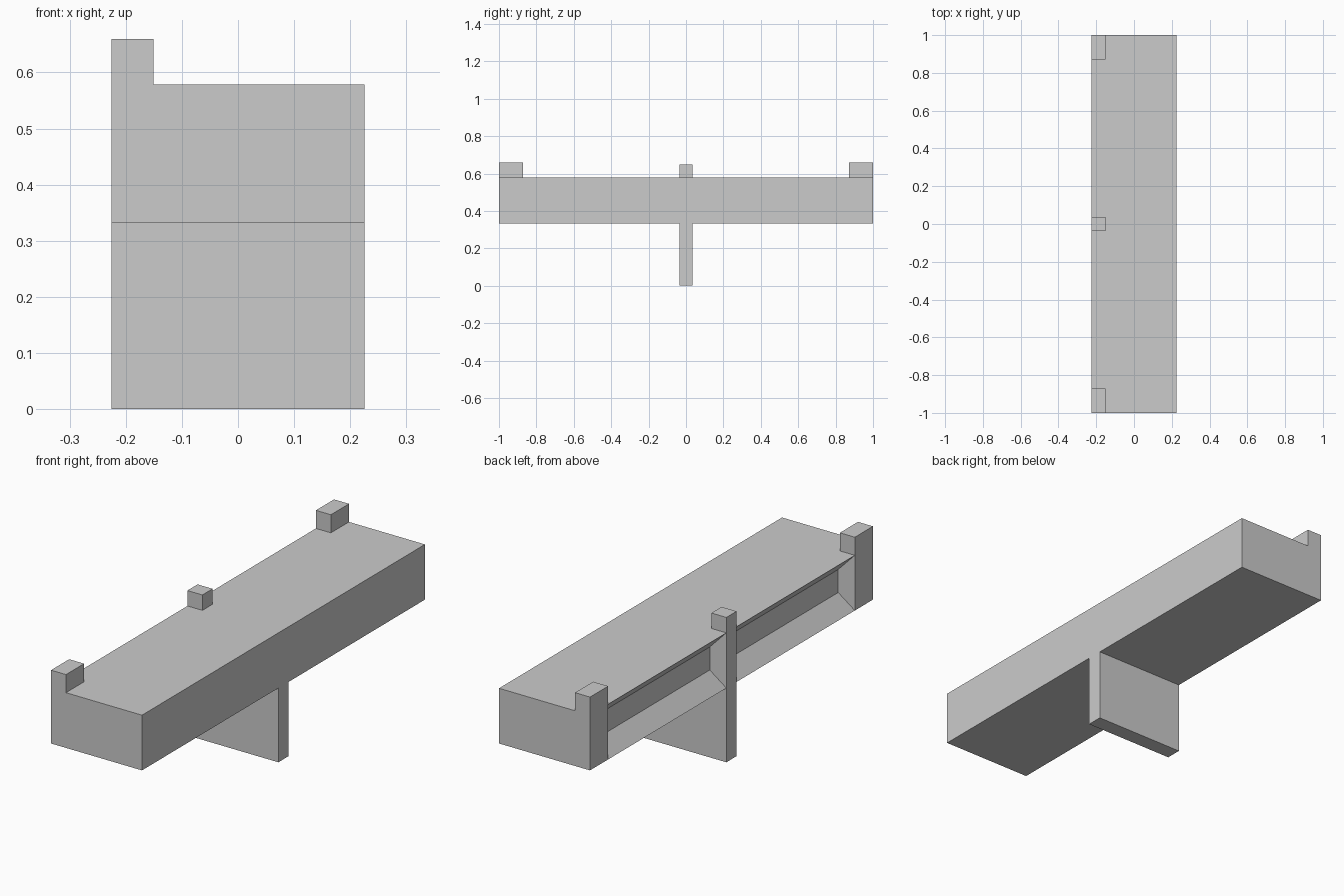
import bpy, bmesh
from mathutils import Vector

if "Cube" in bpy.data.objects:
    bpy.data.objects.remove(bpy.data.objects["Cube"])

HALF_X, HALF_Y = 0.225, 1.0
BEAM_LOW, BEAM_TOP = 0.332, 0.579
POST_X = -0.151           # inner side of the posts
END_Y, MID_Y = 0.872, 0.036
END_TOP, MID_TOP = 0.66, 0.648
RECESS = Vector((0.066, 0.023, 0.072))  # depth, side inset, top/bottom inset

bm = bmesh.new()


def pick(normal, test):
    """Faces pointing along normal whose centre passes the test."""
    bm.normal_update()
    return [f for f in bm.faces
            if f.normal.dot(Vector(normal)) > 0.99 and test(f.calc_center_median())]


def extrude(faces):
    """Extrude a region, drop the old faces and return the new vertices."""
    out = bmesh.ops.extrude_face_region(bm, geom=faces)["geom"]
    verts = [v for v in out if isinstance(v, bmesh.types.BMVert)]
    old = [f for f in faces if f.is_valid]
    if old:
        bmesh.ops.delete(bm, geom=old, context='FACES')
    return verts


# Beam, split where posts, leg and recesses begin
bmesh.ops.create_cube(bm, size=1)
for v in bm.verts:
    v.co = (v.co.x * 2 * HALF_X, v.co.y * 2 * HALF_Y,
            BEAM_TOP if v.co.z > 0 else BEAM_LOW)
cuts = [((0, y, 0), (0, 1, 0)) for y in (-END_Y, -MID_Y, MID_Y, END_Y)]
cuts.append(((POST_X, 0, 0), (1, 0, 0)))
for co, no in cuts:
    bmesh.ops.bisect_plane(bm, geom=bm.verts[:] + bm.edges[:] + bm.faces[:],
                           plane_co=co, plane_no=no)

# Bevelled recesses on the left side, one each side of the centre post
for side in (-1, 1):
    faces = pick((-1, 0, 0), lambda c: MID_Y < c.y * side < END_Y)
    mid_y = side * (MID_Y + END_Y) / 2
    mid_z = (BEAM_LOW + BEAM_TOP) / 2
    for v in extrude(faces):
        v.co.x += RECESS.x
        v.co.y += RECESS.y if v.co.y < mid_y else -RECESS.y
        v.co.z += RECESS.z if v.co.z < mid_z else -RECESS.z

# Central leg
for v in extrude(pick((0, 0, -1), lambda c: abs(c.y) < MID_Y and c.z < BEAM_LOW + 0.001)):
    v.co.z = 0

# Three posts rising above the beam
for low, high, top in ((-HALF_Y, -END_Y, END_TOP), (-MID_Y, MID_Y, MID_TOP),
                       (END_Y, HALF_Y, END_TOP)):
    for v in extrude(pick((0, 0, 1), lambda c: c.x < POST_X and low < c.y < high
                          and c.z > BEAM_TOP - 0.001)):
        v.co.z = top

# Merge flat regions and make the object
bmesh.ops.dissolve_limit(bm, angle_limit=0.01, verts=bm.verts[:], edges=bm.edges[:])
bmesh.ops.recalc_face_normals(bm, faces=bm.faces[:])
mesh = bpy.data.meshes.new("beam_with_posts")
bm.to_mesh(mesh)
bm.free()
bpy.context.collection.objects.link(bpy.data.objects.new("beam_with_posts", mesh))
